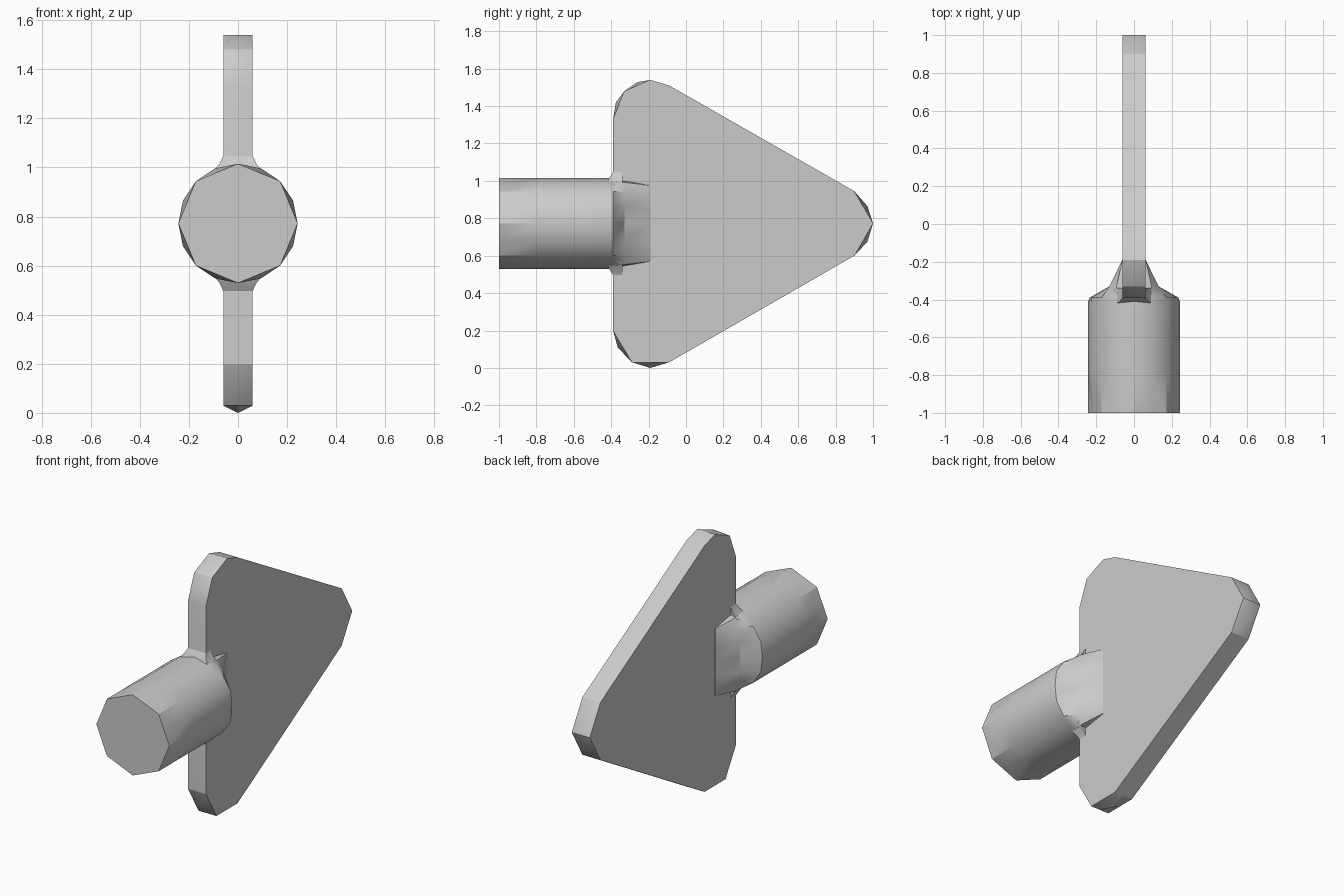
import bpy, bmesh, math

cube = bpy.data.objects.get("Cube")
if cube:
    bpy.data.objects.remove(cube, do_unlink=True)

AXIS_Z = 0.772
RADIUS = 0.243
HALF_T = 0.06

grey = bpy.data.materials.new("plain grey")
grey.use_nodes = True
grey.diffuse_color = (0.6, 0.6, 0.6, 1)
grey.node_tree.nodes["Principled BSDF"].inputs["Base Color"].default_value = (0.6, 0.6, 0.6, 1)


def finish(bm, name, angle):
    bmesh.ops.recalc_face_normals(bm, faces=bm.faces)
    mesh = bpy.data.meshes.new(name)
    bm.to_mesh(mesh)
    bm.free()
    mesh.materials.append(grey)
    obj = bpy.data.objects.new(name, mesh)
    bpy.context.collection.objects.link(obj)
    bpy.ops.object.select_all(action='DESELECT')
    obj.select_set(True)
    bpy.context.view_layer.objects.active = obj
    bpy.ops.object.shade_smooth_by_angle(angle=math.radians(angle))
    return obj


def loft(bm, rings):
    """Skin matching rings of points and return their vertices."""
    rows = [[bm.verts.new(p) for p in ring] for ring in rings]
    for a, b in zip(rows, rows[1:]):
        n = len(a)
        for i in range(n):
            j = (i + 1) % n
            bm.faces.new((a[i], a[j], b[j], b[i]))
    return rows


# Triangular plate: the True points are extra rounding on the centre line only
outline = [(-0.39, 1.33, False), (-0.375, 1.42, True), (-0.33, 1.48, False),
           (-0.26, 1.528, True), (-0.19, 1.54, False), (-0.09, 1.51, False),
           (0.9, 0.945, False), (0.97, 0.865, True), (1.0, 0.772, False),
           (0.97, 0.675, True), (0.9, 0.6, False), (-0.09, 0.03, False),
           (-0.19, 0.0, True), (-0.29, 0.03, False), (-0.365, 0.11, True),
           (-0.39, 0.2, False)]
flat = []
for i, (y, z, middle_only) in enumerate(outline):
    if middle_only:
        before, after = outline[i - 1], outline[(i + 1) % len(outline)]
        y, z = (before[0] + after[0]) / 2, (before[1] + after[1]) / 2
    flat.append((y, z))
bm = bmesh.new()
rows = loft(bm, [[(-HALF_T, y, z) for y, z in flat],
                 [(0, y, z) for y, z, _ in outline],
                 [(HALF_T, y, z) for y, z in flat]])
bm.faces.new(rows[0])
bm.faces.new(rows[-1])
finish(bm, "triangular_plate", 25)


# Round shank, blended into the plate at the back
def shank_ring(y, limit, squash=1.0, octagon=False, sides=16):
    ring = []
    for i in range(sides):
        a = 2 * math.pi * i / sides
        r = RADIUS * (math.cos(math.pi / 8) if octagon and i % 2 else 1)
        x = max(-limit, min(limit, r * math.cos(a)))
        ring.append((x, y, AXIS_Z + r * squash * math.sin(a)))
    return ring


def hex_ring(y, radius):
    return [(radius * math.cos(i * math.pi / 3), y,
             AXIS_Z + radius * math.sin(i * math.pi / 3)) for i in range(6)]


bm = bmesh.new()
outer = loft(bm, [shank_ring(-1, 1, octagon=True), shank_ring(-0.8, 1),
                  shank_ring(-0.41, 1), shank_ring(-0.39, 0.235),
                  shank_ring(-0.33, 0.13, 0.98),
                  shank_ring(-0.19, 0.062, 0.9)])
bm.faces.new(outer[-1])

# Hexagonal socket with a pointed bottom
socket = loft(bm, [hex_ring(-1, 0.16), hex_ring(-0.62, 0.16)])
tip = bm.verts.new((0, -0.48, AXIS_Z))
for i in range(6):
    bm.faces.new((socket[1][i], socket[1][(i + 1) % 6], tip))
rim = [bm.edges.get((ring[i], ring[(i + 1) % len(ring)]))
       for ring in (outer[0], socket[0]) for i in range(len(ring))]
bmesh.ops.bridge_loops(bm, edges=rim)
finish(bm, "socket_shank", 30)

# Small flared webs where the plate edge meets the shank
for name, side in (("upper_web", 1), ("lower_web", -1)):
    bm = bmesh.new()
    rings = []
    for height, half_x, front in ((0.2, 0.11, -0.43), (0.243, 0.075, -0.41),
                                  (0.275, 0.06, -0.39)):
        z = AXIS_Z + side * height
        rings.append([(-half_x, front, z), (half_x, front, z),
                      (half_x, -0.34, z), (-half_x, -0.34, z)])
    rows = loft(bm, rings)
    bm.faces.new(rows[0])
    bm.faces.new(rows[-1])
    finish(bm, name, 35)
